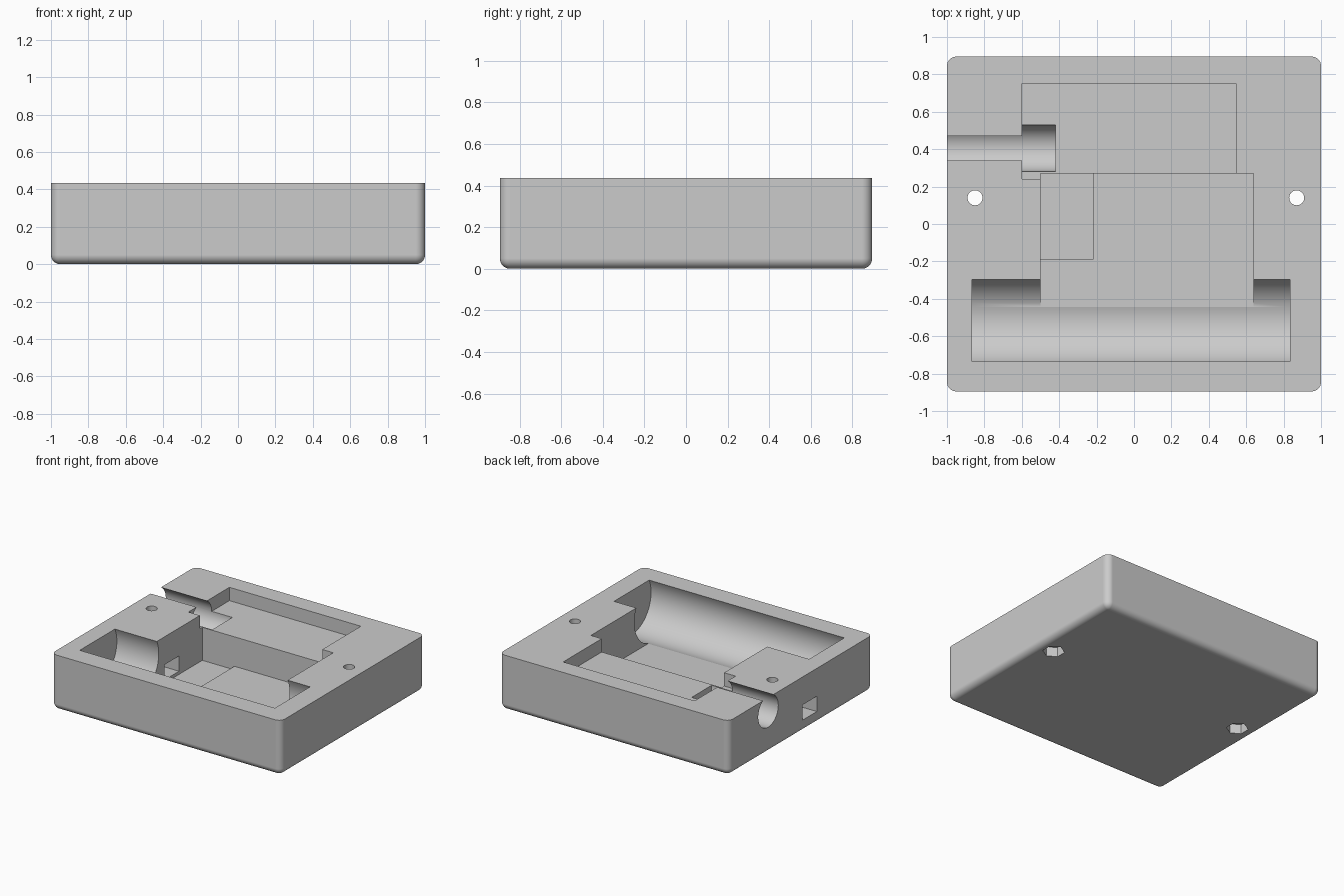
import bpy, bmesh, math
from mathutils import Matrix

old = bpy.data.objects.get("Cube")
if old:
    bpy.data.objects.remove(old, do_unlink=True)

TOP = 0.435      # height of the tray
AXIS_Z = 0.33    # height of the cell and jack axes

# Material
grey = bpy.data.materials.new("plain grey")
grey.use_nodes = True
colour = (0.6, 0.6, 0.6, 1)
grey.diffuse_color = colour
grey.node_tree.nodes["Principled BSDF"].inputs["Base Color"].default_value = colour


def make_object(name, bm):
    mesh = bpy.data.meshes.new(name)
    bm.to_mesh(mesh)
    bm.free()
    obj = bpy.data.objects.new(name, mesh)
    bpy.context.collection.objects.link(obj)
    mesh.materials.append(grey)
    return obj


def box_mesh(x, y, z):
    bm = bmesh.new()
    bmesh.ops.create_cube(bm, size=1)
    for v in bm.verts:
        for i, (low, high) in enumerate((x, y, z)):
            v.co[i] = high if v.co[i] > 0 else low
    return bm


def box(name, x, y, z):
    return make_object(name, box_mesh(x, y, z))


def rod(name, centre, radius, length, sides=64, along_x=False):
    bm = bmesh.new()
    turn = Matrix.Rotation(math.pi / 2, 4, "Y") if along_x else Matrix()
    bmesh.ops.create_cone(bm, cap_ends=True, segments=sides, radius1=radius,
                          radius2=radius, depth=length,
                          matrix=Matrix.Translation(centre) @ turn)
    return make_object(name, bm)


# Tray body: rounded bottom and corners, sharp top rim
bm = box_mesh((-1, 1), (-0.895, 0.895), (0, TOP))
soft = [e for e in bm.edges if min(v.co.z for v in e.verts) < 0.01]
bmesh.ops.bevel(bm, geom=soft, offset=0.05, segments=8, profile=0.5,
                affect="EDGES", clamp_overlap=True)
tray = make_object("tray_body", bm)

# Pockets, cell trough, cable channel and charging port
cutters = [
    box("rear_pocket", (-0.6, 0.545), (0.24, 0.75), (AXIS_Z, 1)),
    box("main_pocket", (-0.5, 0.64), (-0.455, 0.27), (0.098, 1)),
    box("board_recess", (-0.5, -0.22), (-0.19, 0.27), (0.07, 1)),
    rod("cell_trough", (-0.015, -0.515, AXIS_Z), 0.243, 1.7, along_x=True),
    rod("cable_channel", (-0.81, 0.405, AXIS_Z - 0.002), 0.125, 0.78, along_x=True),
    box("charging_port", (-1.1, -0.45), (-0.2, -0.02), (0.095, 0.215)),
]
# Screw holes with hexagonal nut seats underneath
for side, x in (("right", -0.85), ("left", 0.87)):
    cutters.append(rod(side + "_screw_hole", (x, 0.14, 0.25), 0.04, 1, 32))
    cutters.append(rod(side + "_nut_seat", (x, 0.14, 0), 0.08, 0.15, 6))

bpy.context.view_layer.objects.active = tray
for cutter in cutters:
    cutter.hide_render = True
    cut = tray.modifiers.new(cutter.name, "BOOLEAN")
    cut.operation = "DIFFERENCE"
    cut.solver = "EXACT"
    cut.object = cutter
    bpy.ops.object.modifier_apply(modifier=cut.name)
    bpy.data.objects.remove(cutter, do_unlink=True)

# Smooth curved walls, crisp edges
bpy.ops.object.select_all(action="DESELECT")
tray.select_set(True)
bpy.ops.object.shade_smooth_by_angle(angle=math.radians(25))
flat = tray.modifiers.new("even_normals", "WEIGHTED_NORMAL")
flat.keep_sharp = True
